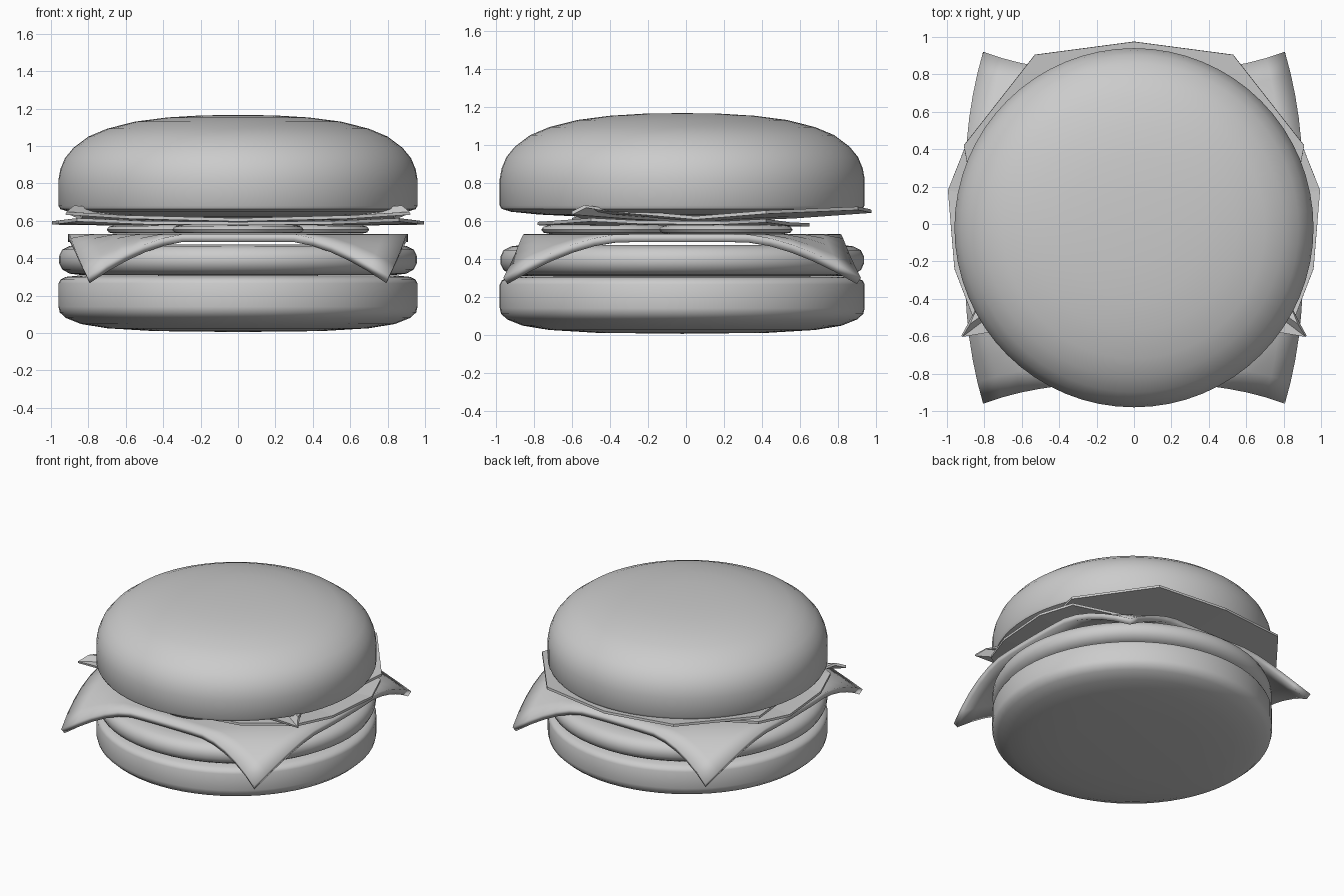
import bpy, bmesh, math

if "Cube" in bpy.data.objects:
    bpy.data.objects.remove(bpy.data.objects["Cube"])

CY = -0.02  # centre line of the stack


def finish(name, bm, thickness=0.0, smooth=None):
    bmesh.ops.recalc_face_normals(bm, faces=bm.faces[:])
    me = bpy.data.meshes.new(name)
    bm.to_mesh(me)
    bm.free()
    ob = bpy.data.objects.new(name, me)
    bpy.context.collection.objects.link(ob)
    if thickness:
        mod = ob.modifiers.new("thickness", 'SOLIDIFY')
        mod.thickness = thickness
        mod.offset = 0
    if smooth:
        bpy.ops.object.select_all(action='DESELECT')
        ob.select_set(True)
        bpy.context.view_layer.objects.active = ob
        bpy.ops.object.shade_smooth_by_angle(angle=math.radians(smooth))
    return ob


def lathe(name, profile, x=0.0, y=CY, steps=64):
    bm = bmesh.new()
    rings = []
    for r, z in profile:
        if r == 0:
            rings.append([bm.verts.new((x, y, z))] * steps)
        else:
            rings.append([bm.verts.new((x + r * math.cos(2 * math.pi * i / steps),
                                        y + r * math.sin(2 * math.pi * i / steps), z))
                          for i in range(steps)])
    for a, b in zip(rings, rings[1:]):
        for i in range(steps):
            j = (i + 1) % steps
            quad = list(dict.fromkeys((a[i], a[j], b[j], b[i])))
            bm.faces.new(quad)
    return finish(name, bm, smooth=40)


# Buns and patty
lathe("bottom_bun", [(0, .005), (.45, .01), (.7, .025), (.84, .048), (.92, .08), (.953, .11),
                     (.96, .14), (.96, .265), (.95, .285), (.92, .3), (.85, .307), (0, .31)])
lathe("patty", [(0, .31), (.84, .31), (.9, .317), (.94, .34), (.957, .375), (.957, .41),
                (.94, .445), (.9, .465), (.84, .472), (0, .472)])
lathe("top_bun", [(0, .612), (.5, .62), (.75, .632), (.9, .647), (.95, .662), (.96, .68),
                  (.96, .82), (.95, .875), (.925, .935), (.88, .99), (.8, 1.05), (.7, 1.092),
                  (.55, 1.13), (.38, 1.152), (.2, 1.163), (0, 1.166)])

# Cheese slice with drooping corners
bm = bmesh.new()
N = 16
grid = []
for i in range(N + 1):
    row = []
    for j in range(N + 1):
        u, v = 2 * i / N - 1, 2 * j / N - 1
        s = max(0.0, abs(u) + abs(v) - 1.35) / 0.65
        row.append(bm.verts.new((u * (.91 - .11 * abs(v) ** 2.5), CY + v * (.83 + .10 * abs(u) ** 3),
                                 .508 - .225 * s ** 1.6)))
    grid.append(row)
for i in range(N):
    for j in range(N):
        bm.faces.new((grid[i][j], grid[i + 1][j], grid[i + 1][j + 1], grid[i][j + 1]))
finish("cheese", bm, thickness=.042, smooth=30)

# Three tomato slices
for k, (x, y) in enumerate([(0, -.41), (-.35, .21), (.35, .21)]):
    lathe("tomato_%d" % (k + 1), [(0, .531), (.31, .531), (.34, .537), (.352, .553),
                                  (.34, .568), (.31, .576), (0, .576)], x, y, 32)


# Lettuce leaves: right half outline is mirrored and fanned with a middle ring
def leaf(name, half, centre):
    outline = half + [(-x, y, z) for x, y, z in reversed(half) if x > 0]
    bm = bmesh.new()
    mid = bm.verts.new(centre)
    outer = [bm.verts.new(p) for p in outline]
    inner = [bm.verts.new([c + .55 * (q - c) - (.006 if k == 2 else 0)
                           for k, (c, q) in enumerate(zip(centre, p))]) for p in outline]
    for i in range(len(outline)):
        j = (i + 1) % len(outline)
        bm.faces.new((outer[i], outer[j], inner[j], inner[i]))
        bm.faces.new((inner[i], inner[j], mid))
    return finish(name, bm, thickness=.018)


leaf("upper_lettuce", [(0, .975, .65), (.53, .905, .665), (.91, .42, .645), (.84, .05, .615),
                       (.82, -.4, .655), (.88, -.53, .675), (.92, -.6, .64), (.6, -.55, .62),
                       (0, -.6, .605)], (0, .1, .6))
leaf("lower_lettuce", [(0, .65, .578), (.55, .55, .582), (.9, .42, .6), (.995, .18, .588),
                       (.96, -.24, .592), (.86, -.5, .605), (.5, -.7, .59), (0, -.78, .585)],
     (0, 0, .588))
